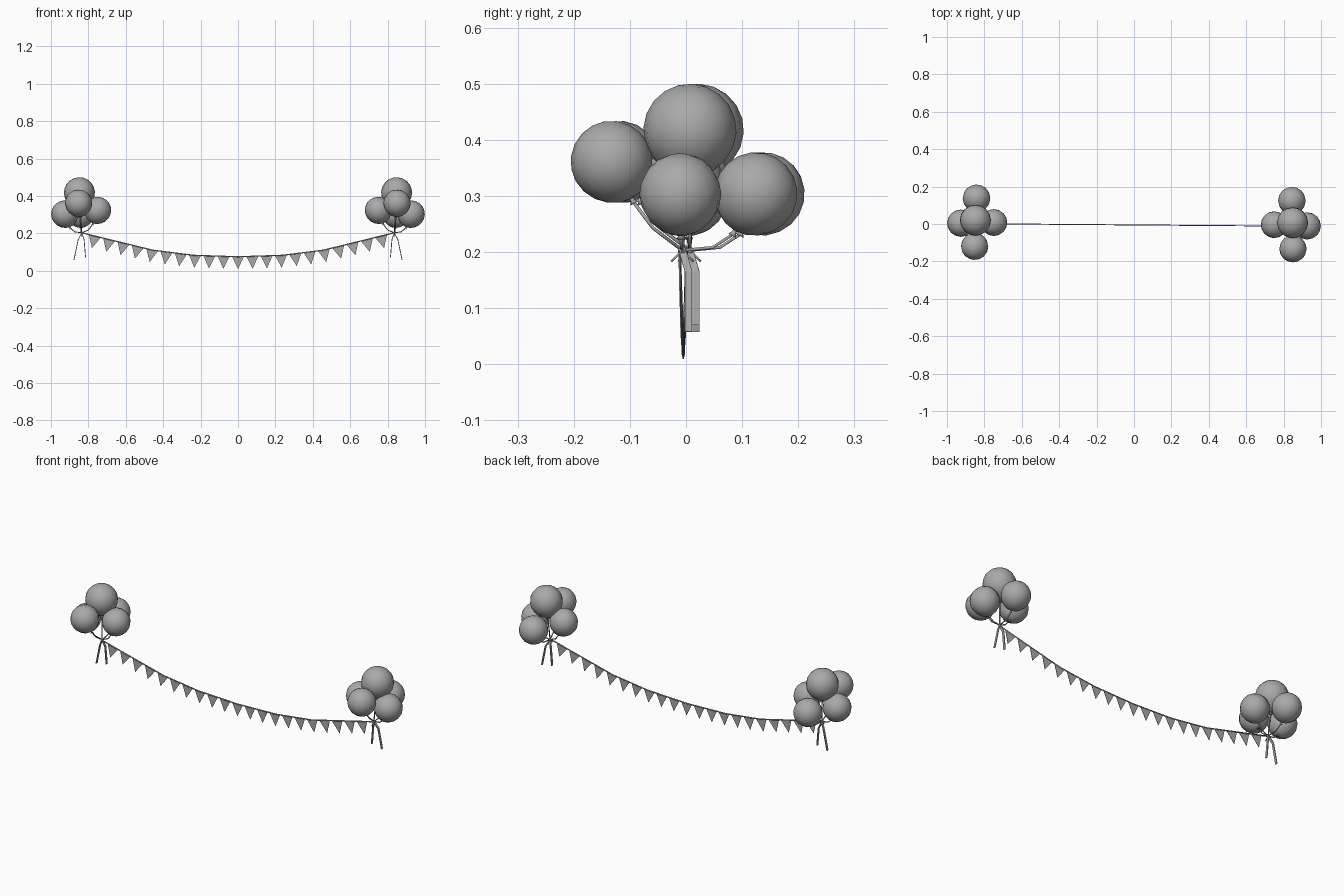
import bpy, bmesh, math
from mathutils import Vector, Matrix

cube = bpy.data.objects.get("Cube")
if cube:
    bpy.data.objects.remove(cube)

TURN = -0.0077          # slight turn of the whole decoration
GREY = (0.4, 0.4, 0.4, 1)
grey = bpy.data.materials.new("plain grey")
grey.use_nodes = True
grey.diffuse_color = GREY
grey.node_tree.nodes["Principled BSDF"].inputs["Base Color"].default_value = GREY


def finish(name, bm, smooth=True):
    bmesh.ops.recalc_face_normals(bm, faces=bm.faces)
    for f in bm.faces:
        f.smooth = smooth
    mesh = bpy.data.meshes.new(name)
    bm.to_mesh(mesh)
    bm.free()
    mesh.materials.append(grey)
    obj = bpy.data.objects.new(name, mesh)
    obj.rotation_euler.z = TURN
    bpy.context.collection.objects.link(obj)
    return obj


def lathe(bm, profile, matrix, sides=16):
    """Revolve (radius, height) points about the local z axis."""
    verts = [bm.verts.new((r, 0, z)) for r, z in profile]
    edges = [bm.edges.new(pair) for pair in zip(verts, verts[1:])]
    bmesh.ops.spin(bm, geom=verts + edges, axis=(0, 0, 1), cent=(0, 0, 0),
                   angle=math.tau, steps=sides, use_duplicate=False)
    bmesh.ops.remove_doubles(bm, verts=bm.verts, dist=0.0001)
    bm.transform(matrix)


def sweep(bm, path, half_x, half_y, sides):
    """Sweep a flat or round section along a path."""
    rings = []
    for i, p in enumerate(path):
        along = (path[min(i + 1, len(path) - 1)] - path[max(i - 1, 0)]).normalized()
        side = Vector((0, 1, 0)) if abs(along.y) < 0.8 else Vector((1, 0, 0))
        u = side.cross(along).normalized()
        v = along.cross(u)
        ring = []
        for k in range(sides):
            a = math.tau * (k + 0.5) / sides
            ring.append(bm.verts.new(p + u * half_x * math.cos(a) + v * half_y * math.sin(a)))
        rings.append(ring)
    for a, b in zip(rings, rings[1:]):
        for k in range(sides):
            j = (k + 1) % sides
            bm.faces.new((a[k], a[j], b[j], b[k]))
    bm.faces.new(rings[0])
    bm.faces.new(rings[-1])


# Balloon outline: round top, slightly drawn-in lower half
balloon_profile = []
for i in range(11):
    a = math.pi * i / 10
    taper = 1 - 0.06 * max(0, -math.cos(a)) ** 2
    balloon_profile.append((math.sin(a) * taper, math.cos(a) * (1.03 if a > 1.6 else 1)))
neck_profile = [(0.06, -0.98), (0.05, -1.07), (0.11, -1.16), (0, -1.14)]

# Centre and radius of each balloon, for the cluster on the +x side
balloons = {
    "top": (0.848, 0.0135, 0.417, 0.083),
    "front": (0.851, -0.126, 0.361, 0.073),
    "back": (0.843, 0.131, 0.304, 0.074),
    "inner": (0.750, 0.002, 0.323, 0.072),
    "outer": (0.926, -0.003, 0.303, 0.073),
}

for sign, label in ((1, "left"), (-1, "right")):
    tie = Vector((0.835 * sign, 0, 0.203))
    for part, (x, y, z, r) in balloons.items():
        centre = Vector((x * sign, y, z))
        lean = centre - tie
        axis = Vector((lean.x * 4.3, lean.y * 4.3, 1)).normalized()
        turn = Vector((0, 0, 1)).rotation_difference(axis).to_matrix().to_4x4()
        place = Matrix.Translation(centre) @ turn @ Matrix.Scale(r, 4)
        for piece, profile, sides in (("balloon", balloon_profile, 16), ("balloon_neck", neck_profile, 8)):
            bm = bmesh.new()
            lathe(bm, profile, place, sides)
            finish(f"{label}_{part}_{piece}", bm)

        # String bends below the neck before reaching the tie
        neck = centre - axis * r * 1.12
        bend = neck.lerp(tie, 0.4) - Vector((0, 0, 0.012 if part != "top" else 0))
        bend.z = max(bend.z, 0.208)
        bm = bmesh.new()
        sweep(bm, [neck, bend, tie], 0.003, 0.003, 6)
        finish(f"{label}_{part}_string", bm)

    # Tie knot with two short loose ends
    bm = bmesh.new()
    bmesh.ops.create_icosphere(bm, subdivisions=1, radius=0.008, matrix=Matrix.Translation(tie))
    for dy in (-0.02, 0.02):
        sweep(bm, [tie, tie + Vector((0, dy, -0.02))], 0.002, 0.003, 4)
    finish(f"{label}_tie_knot", bm)

    # Hanging flat ribbons
    for part, xs, end in (("outer", (0.855, 0.877), 0.058), ("inner", (0.823, 0.815), 0.07)):
        path = [tie, Vector((xs[0] * sign, 0.011, 0.165)), Vector((xs[1] * sign, 0.011, end))]
        bm = bmesh.new()
        sweep(bm, path, 0.003, 0.009, 4)
        finish(f"{label}_{part}_ribbon", bm, False)

# Sagging cord, made of straight runs
half = [(0, 0.075), (0.24, 0.083), (0.455, 0.11), (0.835, 0.203)]
cord = [Vector((-x, -0.005, z)) for x, z in reversed(half[1:])]
cord += [Vector((x, -0.005, z)) for x, z in half]
bm = bmesh.new()
sweep(bm, cord, 0.0035, 0.0025, 6)
finish("cord", bm)


def cord_at(x):
    for a, b in zip(cord, cord[1:]):
        if x <= b.x:
            return a.lerp(b, (x - a.x) / (b.x - a.x))


# Row of triangular flags hung square to the cord
for i in range(-10, 11):
    x = i * 0.0765
    a, b = cord_at(x - 0.032), cord_at(x + 0.032)
    along = (b - a).normalized()
    tip = (a + b) / 2 + Vector((along.z, 0, -along.x)) * 0.067
    bm = bmesh.new()
    front = bm.faces.new([bm.verts.new(p - Vector((0, 0.001, 0))) for p in (a, b, tip)])
    out = bmesh.ops.extrude_face_region(bm, geom=[front], use_keep_orig=True)
    moved = [v for v in out["geom"] if isinstance(v, bmesh.types.BMVert)]
    bmesh.ops.translate(bm, verts=moved, vec=(0, 0.002, 0))
    finish(f"flag_{i + 11}", bm, False)
